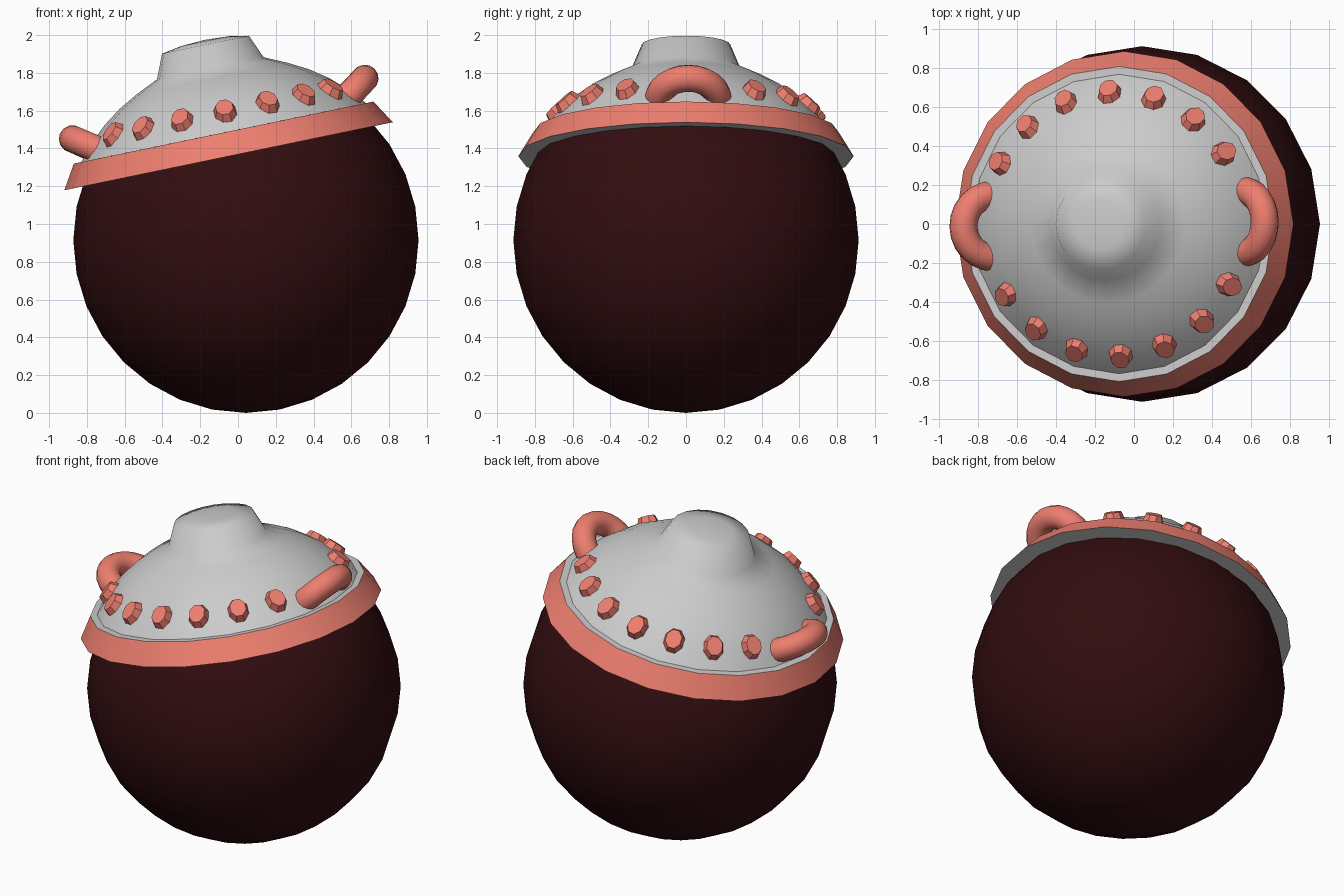
import bpy, bmesh
from math import radians, sin, cos, pi
from mathutils import Matrix, Vector

if "Cube" in bpy.data.objects:
    bpy.data.objects.remove(bpy.data.objects["Cube"])

CENTRE = Vector((0.042, 0, 0.914))
# Tilted frame of the cap, with its origin at the ball centre
TILT = Matrix.Translation(CENTRE) @ Matrix.Rotation(radians(-11.7), 4, 'Y')
SIDES = 20
DOME_R = 0.965


def material(name, rgb):
    m = bpy.data.materials.new(name)
    m.diffuse_color = (*rgb, 1)
    m.use_nodes = True
    m.node_tree.nodes["Principled BSDF"].inputs["Base Color"].default_value = m.diffuse_color
    return m


DARK = material("dark_red", (0.032, 0.004, 0.005))
CORAL = material("coral", (0.85, 0.21, 0.16))


def finish(bm, name, matrix, mat=None, smooth=None):
    bmesh.ops.recalc_face_normals(bm, faces=bm.faces)
    mesh = bpy.data.meshes.new(name)
    bm.to_mesh(mesh)
    bm.free()
    if smooth is not None:
        mesh.shade_smooth()
        mesh.set_sharp_from_angle(angle=radians(smooth))
    if mat:
        mesh.materials.append(mat)
    obj = bpy.data.objects.new(name, mesh)
    obj.matrix_world = matrix
    bpy.context.collection.objects.link(obj)
    return obj


def lathe(name, profile, mat=None, smooth=30):
    bm = bmesh.new()
    verts = [bm.verts.new((r, 0, h)) for r, h in profile]
    edges = [bm.edges.new(p) for p in zip(verts, verts[1:])]
    bmesh.ops.spin(bm, geom=verts + edges, cent=(0, 0, 0), axis=(0, 0, 1),
                   angle=2 * pi, steps=SIDES)
    bmesh.ops.remove_doubles(bm, verts=bm.verts, dist=1e-4)
    return finish(bm, name, TILT, mat, smooth)


# Ball body
bm = bmesh.new()
bmesh.ops.create_uvsphere(bm, u_segments=SIDES, v_segments=16, radius=0.914)
finish(bm, "ball_body", Matrix.Translation(CENTRE), DARK, 60)

# Domed lid with a stubby neck and a narrow flat lip
arc = [(DOME_R * cos(radians(a)), DOME_R * sin(radians(a)))
       for a in (65, 58, 51, 44, 37.1)]
lathe("dome_lid", [(0, 1.083), (0.13, 1.076), (0.235, 1.057), (0.288, 0.93)]
      + arc, smooth=75)
lathe("lid_lip", [(0.768, 0.582), (0.81, 0.582)])

# Flared collar and its grey underside
lathe("collar", [(0.81, 0.582), (0.888, 0.454)], CORAL)
lathe("collar_underside", [(0.888, 0.454), (0.785, 0.454)])

# Faceted studs around the lid, with gaps for the handles
for start in (-87.5, 92.5):
    for k in range(-3, 4):
        bm = bmesh.new()
        bmesh.ops.create_cone(bm, cap_ends=True, segments=8, radius1=0.074,
                              radius2=0.05, depth=0.07,
                              matrix=Matrix.Rotation(radians(22.5), 4, 'Z'))
        place = (TILT @ Matrix.Rotation(radians(start + 20 * k), 4, 'Z')
                 @ Matrix.Rotation(radians(90 - 45.5), 4, 'Y')
                 @ Matrix.Translation((0, 0, DOME_R))
                 @ Matrix.Diagonal((1.18, 0.97, 1, 1)))
        finish(bm, "stud", place, CORAL)

# Half-ring handles on both sides
for side, turn in (("right", 1), ("left", 181)):
    bm = bmesh.new()
    ring = bmesh.ops.create_circle(
        bm, segments=14, radius=0.072, cap_ends=True,
        matrix=Matrix.Translation((0, -0.16, 0)) @ Matrix.Rotation(pi / 2, 4, 'Y'))
    start_face = bm.faces[:]
    bmesh.ops.spin(bm, geom=start_face, cent=(0, 0, 0), axis=(0, 0, 1),
                   angle=pi, steps=12)
    place = (TILT @ Matrix.Rotation(radians(turn), 4, 'Z')
             @ Matrix.Translation((0.66, 0, 0.62))
             @ Matrix.Rotation(radians(-35), 4, 'Y'))
    finish(bm, side + "_handle", place, CORAL, 40)
